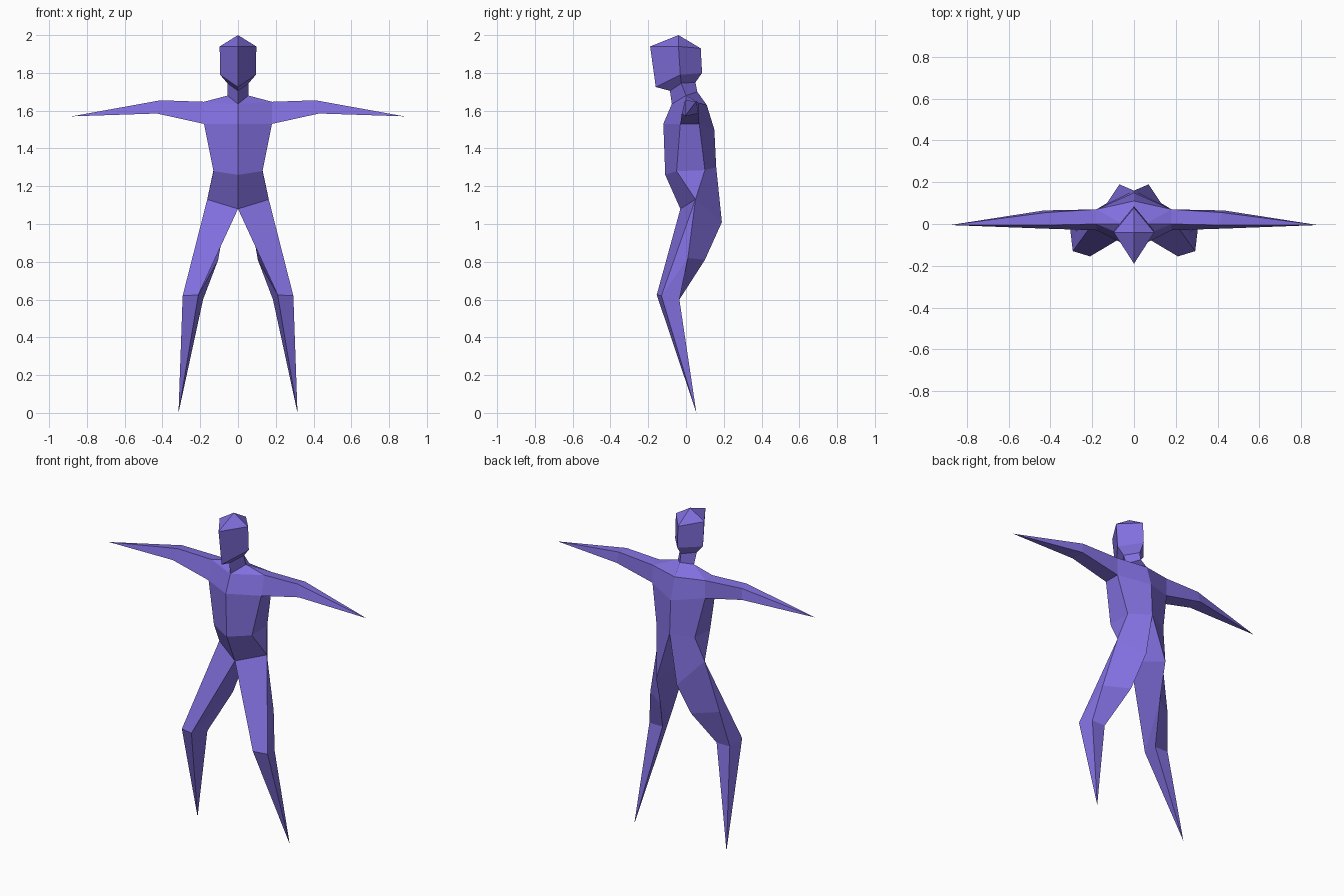
import bpy
import bmesh

if "Cube" in bpy.data.objects:
    bpy.data.objects.remove(bpy.data.objects["Cube"])

bm = bmesh.new()


def face(points):
    # Repeated points collapse, so a quad may become a triangle
    pts = []
    for p in points:
        if p not in pts:
            pts.append(p)
    if len(pts) < 3:
        return
    for s in (1, -1):
        bm.faces.new([bm.verts.new((s * x, y, z)) for x, y, z in pts])


def loft(rings, closed=False, skip=()):
    for a, b in zip(rings, rings[1:]):
        n = len(a)
        for i in range(n if closed else n - 1):
            if i not in skip:
                j = (i + 1) % n
                face([a[i], a[j], b[j], b[i]])


# Head and neck: half diamond rings (front, side, back)
crown = [(0, -.04, 2.0)] * 3
brow = [(0, -.19, 1.94), (.097, -.04, 1.94), (0, .078, 1.93)]
jaw = [(0, -.16, 1.725), (.095, -.03, 1.79), (0, .085, 1.80)]
neck_top = [(0, -.085, 1.705), (.056, -.025, 1.745), (0, .05, 1.75)]
neck_base = [(0, -.075, 1.635), (.055, 0, 1.68), (0, .06, 1.70)]
loft([crown, brow, jaw, neck_top, neck_base])

# Torso: half rings (front, front side, back side, back)
collar = [neck_base[0], neck_base[1], neck_base[1], neck_base[2]]
shoulder = [neck_base[0], (.18, 0, 1.647), (.18, .07, 1.64), (0, .11, 1.63)]
chest = [(0, -.12, 1.53), (.18, -.03, 1.53), (.18, .07, 1.53), (0, .15, 1.50)]
waist = [(0, -.11, 1.26), (.13, -.05, 1.28), (.13, .10, 1.285), (0, .16, 1.30)]
hip = [(0, -.03, 1.08), (.163, .05, 1.13), (.163, .05, 1.13), (.07, .19, 1.01)]
loft([collar, shoulder])
loft([shoulder, chest], skip=(1,))  # arm opening
loft([chest, waist, hip])
face([waist[3], hip[3], hip[0]])    # seat crease

# Arms: shoulder to elbow to pointed hand
arm_root = [shoulder[1], shoulder[2], chest[2], chest[1]]
elbow = [(.41, -.005, 1.655), (.42, .055, 1.65), (.43, .065, 1.585), (.43, -.022, 1.585)]
hand = [(.88, -.005, 1.57)] * 4
loft([arm_root, elbow, hand], closed=True)

# Legs: hip to back of thigh to knee to pointed foot
knee = [(.21, -.155, .625), (.293, -.13, .62), (.275, -.035, .60), (.185, -.035, .60)]
thigh = [knee[0], knee[1], (.237, .01, .82), (.105, .10, .81)]
foot = [(.315, .055, 0)] * 4
loft([hip, thigh, knee, foot], closed=True, skip=())

# Weld into one closed skin
bmesh.ops.remove_doubles(bm, verts=bm.verts[:], dist=.0005)
bmesh.ops.recalc_face_normals(bm, faces=bm.faces[:])

mesh = bpy.data.meshes.new("figure_body")
bm.to_mesh(mesh)
bm.free()
body = bpy.data.objects.new("figure_body", mesh)
bpy.context.collection.objects.link(body)

purple = bpy.data.materials.new("soft purple")
purple.diffuse_color = (.22, .16, .73, 1)
purple.use_nodes = True
purple.node_tree.nodes["Principled BSDF"].inputs["Base Color"].default_value = purple.diffuse_color
mesh.materials.append(purple)
